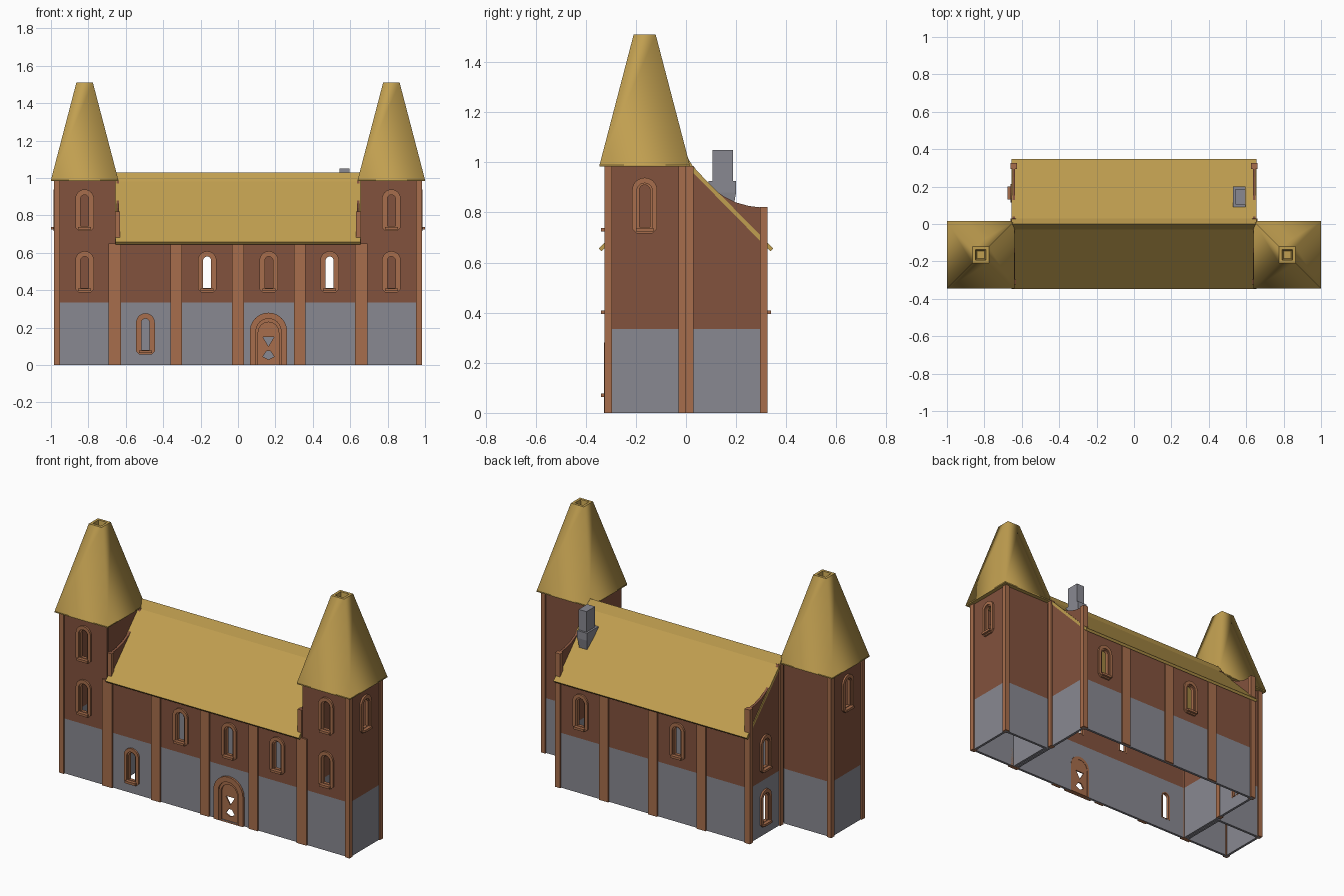
import bpy, bmesh, math
from mathutils import Matrix, Vector

if "Cube" in bpy.data.objects:
    bpy.data.objects.remove(bpy.data.objects["Cube"])


def material(name, rgb):
    m = bpy.data.materials.new(name)
    m.diffuse_color = (*rgb, 1)
    m.use_nodes = True
    m.node_tree.nodes["Principled BSDF"].inputs["Base Color"].default_value = m.diffuse_color
    return m


BRICK = material("brown brick", (0.225, 0.085, 0.047))
STONE = material("grey stone", (0.25, 0.25, 0.285))
TRIM = material("light brown trim", (0.39, 0.155, 0.072))
THATCH = material("straw roof", (0.53, 0.345, 0.08))
FRONT, RIGHT, BACK, LEFT = 0, 90, 180, 270
STONE_TOP = 0.335


def add(name, bm, mats):
    me = bpy.data.meshes.new(name)
    bm.to_mesh(me)
    bm.free()
    for m in mats:
        me.materials.append(m)
    ob = bpy.data.objects.new(name, me)
    bpy.context.collection.objects.link(ob)
    return ob


def plate(name, loops, side, w0, w1, mat, wall=False):
    """Fill outline loops (later ones are holes), thick from w0 to w1 outward of a side."""
    cu = bpy.data.curves.new(name, 'CURVE')
    cu.dimensions = '2D'
    cu.fill_mode = 'BOTH'
    cu.extrude = (w1 - w0) / 2
    for pts in loops:
        sp = cu.splines.new('POLY')
        sp.points.add(len(pts) - 1)
        for p, (u, v) in zip(sp.points, pts):
            p.co = (u, v, 0, 1)
        sp.use_cyclic_u = True
    tmp = bpy.data.objects.new(name, cu)
    bpy.context.collection.objects.link(tmp)
    dg = bpy.context.evaluated_depsgraph_get()
    me = bpy.data.meshes.new_from_object(tmp.evaluated_get(dg))
    bpy.data.objects.remove(tmp)
    bpy.data.curves.remove(cu)
    bm = bmesh.new()
    bm.from_mesh(me)
    bpy.data.meshes.remove(me)
    bmesh.ops.remove_doubles(bm, verts=bm.verts, dist=1e-5)
    bm.transform(Matrix.Rotation(math.radians(side), 4, 'Z') @ Matrix.Rotation(math.pi / 2, 4, 'X')
                 @ Matrix.Translation((0, 0, (w0 + w1) / 2)))
    bmesh.ops.recalc_face_normals(bm, faces=bm.faces)
    if wall:  # stone below, brick above
        bmesh.ops.bisect_plane(bm, geom=bm.verts[:] + bm.edges[:] + bm.faces[:],
                               plane_co=(0, 0, STONE_TOP), plane_no=(0, 0, 1))
    for f in bm.faces:
        f.smooth = False
        f.material_index = int(wall and f.calc_center_median().z < STONE_TOP)
    return add(name, bm, [BRICK, STONE] if wall else [mat])


def box(name, x0, x1, y0, y1, z0, z1, mat, bottom=1.0):
    bm = bmesh.new()
    bmesh.ops.create_cube(bm, size=1)
    for v in bm.verts:
        s = bottom if v.co.z < 0 else 1
        v.co = Vector(((x0 + x1) / 2 + v.co.x * s * (x1 - x0), (y0 + y1) / 2 + v.co.y * s * (y1 - y0),
                       (z0 + z1) / 2 + v.co.z * (z1 - z0)))
    return add(name, bm, [mat])


def rect(u0, u1, v0, v1):
    return [(u0, v0), (u1, v0), (u1, v1), (u0, v1)]


def arch(c, z0, w, h, cut=0.0, n=12):
    r = w / 2
    pts = [(c - r, z0 + cut), (c - r + cut, z0), (c + r - cut, z0), (c + r, z0 + cut)] if cut \
        else [(c - r, z0), (c + r, z0)]
    return pts + [(c + r * math.cos(math.pi * i / n), z0 + h - r + r * math.sin(math.pi * i / n))
                  for i in range(n + 1)]


def opening(c, b):
    return arch(c, b + 0.02, 0.062, 0.18)


def window(side, plane, c, b):
    hole = arch(c, b + 0.025, 0.043, 0.168)
    plate("window_surround", [arch(c, b, 0.10, 0.222, 0.018), opening(c, b)],
          side, plane - 0.004, plane + 0.011, TRIM)
    plate("window_frame", [opening(c, b), hole], side, plane - 0.016, plane + 0.004, TRIM)
    plate("window_sill", [rect(c - 0.035, c + 0.035, b + 0.008, b + 0.022)],
          side, plane - 0.01, plane + 0.025, TRIM)


def wall(name, side, plane, outline, wins=(), extra=()):
    plate(name, [outline] + [opening(*w) for w in wins] + list(extra),
          side, plane - 0.015, plane, None, True)
    for w in wins:
        window(side, plane, *w)


LOW, MID, HIGH = 0.055, 0.387, 0.717

# Hall front and back walls
DOOR = 0.163
wall("hall_front_wall", FRONT, 0.315, rect(-0.65, 0.65, 0, 0.675),
     [(-0.495, LOW), (-0.165, MID), (0.165, MID), (0.49, MID)], [arch(DOOR, 0.002, 0.13, 0.245)])
wall("hall_back_wall", BACK, 0.315, rect(-0.65, 0.65, 0, 0.675), [(-0.49, MID), (0.165, MID)])

# Gable walls with concave parapets
curve = [(0.32, 0.82), (0.3, 0.82), (0.25, 0.826), (0.2, 0.84), (0.15, 0.865), (0.1, 0.9),
         (0.06, 0.94), (0.03, 0.985)]
gable = [(-0.32, 0), (0.32, 0)] + curve + [(-u, v) for u, v in reversed(curve)]
wall("right_gable", RIGHT, 0.65, gable)
wall("left_gable", LEFT, 0.65, gable, [(-0.165, LOW), (-0.165, MID)])

# Hall roof with raised ridge
top = [(0.348, 0.657), (0.03, 0.98), (0.0, 1.03)]
under = [(0.0, 1.0), (0.022, 0.965), (0.337, 0.645)]
half = top + under
roof = top + [(-u, v) for u, v in reversed(top[:2])] + [(-u, v) for u, v in reversed(under[1:])] \
    + under
plate("hall_roof", [roof], RIGHT, -0.654, 0.654, THATCH)

# Pilasters along the hall
for x in (-0.33, 0, 0.33):
    box("front_pilaster", x - 0.031, x + 0.031, -0.325, -0.305, 0, 0.66, TRIM)
    box("back_pilaster", x - 0.031, x + 0.031, 0.305, 0.325, 0, 0.66, TRIM)


def spire(cx, cy):
    bm = bmesh.new()
    rings = []
    for r, z in ((0.18, 0.983), (0.18, 0.99), (0.044, 1.51), (0.028, 1.51), (0.02, 1.46)):
        rings.append([bm.verts.new((cx + sx * r, cy + sy * r, z))
                      for sx, sy in ((-1, -1), (1, -1), (1, 1), (-1, 1))])
    for k in range(4):
        for i in range(4):
            j = (i + 1) % 4
            f = bm.faces.new((rings[k][i], rings[k][j], rings[k + 1][j], rings[k + 1][i]))
            f.smooth = k == 1
    bm.faces.new(rings[0][::-1])
    bm.faces.new(rings[-1])
    add("tower_spire", bm, [THATCH])


# Towers
for s in (-1, 1):
    a, b = sorted((s * 0.665, s * 0.975))
    wall("tower_front_wall", FRONT, 0.315, rect(a, b, 0, 0.985), [(s * 0.82, MID), (s * 0.82, HIGH)])
    wall("tower_back_wall", BACK, -0.01, rect(-b, -a, 0, 0.985))
    wall("tower_outer_wall", RIGHT if s > 0 else LEFT, 0.975,
         rect(*sorted((-s * 0.314, -s * 0.011)), 0, 0.985) if s < 0 else rect(-0.314, -0.011, 0, 0.985),
         [(-s * 0.165 if s > 0 else 0.165, HIGH)])
    wall("tower_inner_wall", RIGHT if s > 0 else LEFT, 0.67,
         rect(*sorted((-s * 0.314, -s * 0.011)), 0, 0.985))
    spire(s * 0.82, -0.165)

    def post(name, x0, x1, y0, y1, z1):
        box(name, *sorted((s * x0, s * x1)), y0, y1, 0, z1, TRIM)

    post("tower_front_post", 0.953, 0.983, -0.325, -0.295, 0.984)
    post("tower_back_post", 0.953, 0.983, -0.03, 0.0, 0.984)
    post("joint_pilaster", 0.625, 0.692, -0.325, -0.3, 0.65)
    post("parapet_front_post", 0.63, 0.658, -0.324, -0.297, 0.82)
    post("joint_side_post", 0.63, 0.66, 0.0, 0.03, 0.984)
    post("hall_back_post", 0.625, 0.66, 0.295, 0.325, 0.821)

# Door with arched surrounds and a cut ornament
plate("door_surround", [arch(DOOR, 0, 0.2, 0.28), arch(DOOR, 0.001, 0.134, 0.247)],
      FRONT, 0.31, 0.328, TRIM)
plate("door_inner_frame", [arch(DOOR, 0, 0.136, 0.25), arch(DOOR, 0.001, 0.11, 0.228)],
      FRONT, 0.298, 0.319, TRIM)
plate("door_panel", [arch(DOOR, 0, 0.114, 0.23),
                     [(0.133, 0.15), (0.193, 0.15), (0.163, 0.1)],
                     [(0.152, 0.075), (0.174, 0.075), (0.193, 0.045), (0.163, 0.03), (0.133, 0.045)]],
      FRONT, 0.3, 0.308, TRIM)

# Chimney
box("chimney_foot", 0.53, 0.597, 0.09, 0.2, 0.76, 0.88, STONE, 0.6)
box("chimney_base", 0.53, 0.597, 0.09, 0.2, 0.88, 0.925, STONE)
box("chimney_stack", 0.542, 0.595, 0.105, 0.188, 0.92, 1.05, STONE)
